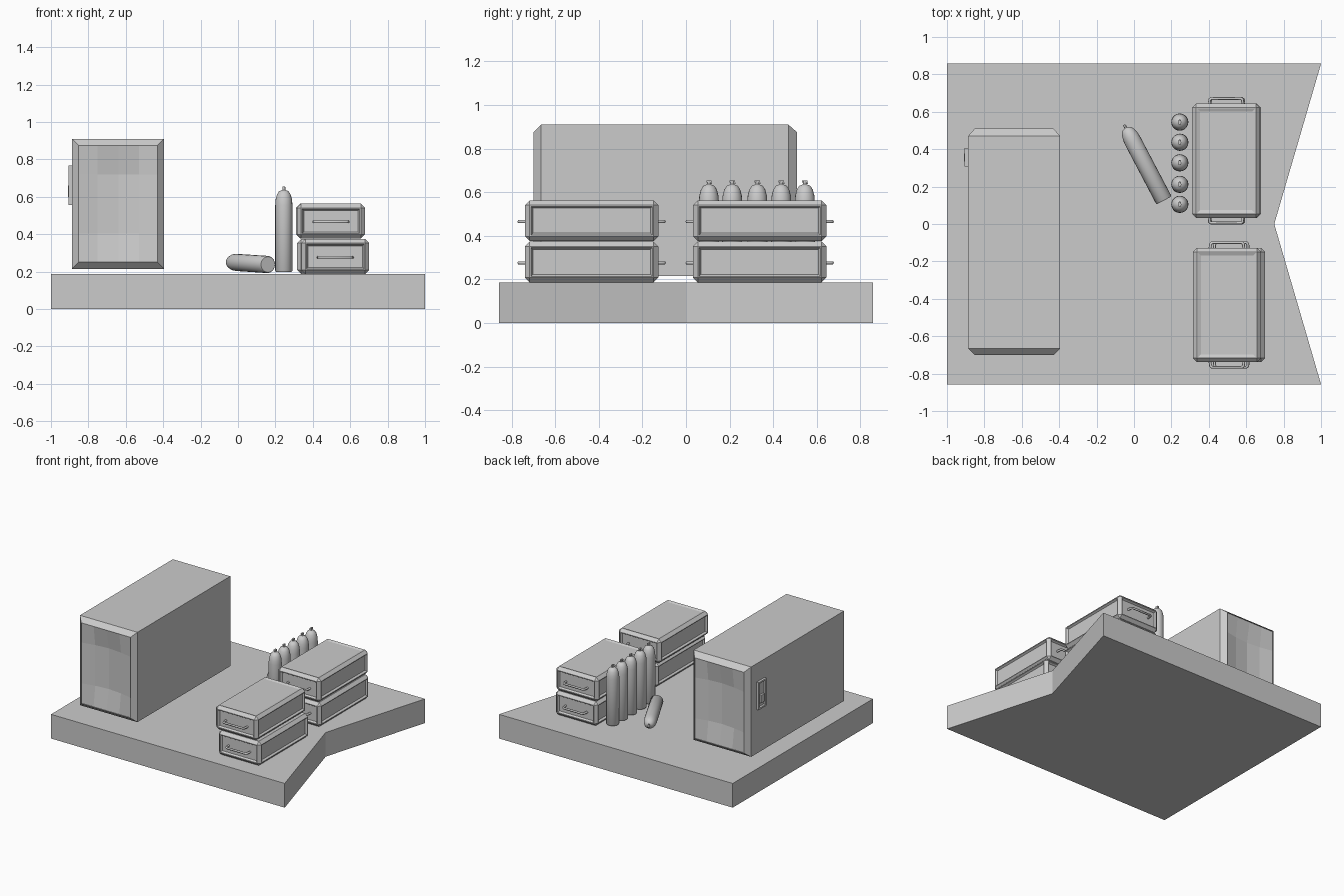
import bpy, bmesh, math
from mathutils import Vector

if "Cube" in bpy.data.objects:
    bpy.data.objects.remove(bpy.data.objects["Cube"])

FLOOR = 0.187


def finish(name, bm):
    bmesh.ops.recalc_face_normals(bm, faces=bm.faces[:])
    me = bpy.data.meshes.new(name)
    bm.to_mesh(me)
    bm.free()
    return place(name, me)


def place(name, data, loc=(0, 0, 0)):
    ob = bpy.data.objects.new(name, data)
    bpy.context.collection.objects.link(ob)
    ob.location = loc
    return ob


def box(bm, lo, hi):
    vs = bmesh.ops.create_cube(bm, size=1)["verts"]
    for v in vs:
        v.co = Vector([lo[i] + (v.co[i] + 0.5) * (hi[i] - lo[i]) for i in range(3)])
    return vs


# Notched ground slab
bm = bmesh.new()
outline = [(-1, -0.857), (1, -0.857), (0.75, 0), (1, 0.857), (-1, 0.857)]
slab = bm.faces.new([bm.verts.new((x, y, 0)) for x, y in outline])
up = bmesh.ops.extrude_face_region(bm, geom=[slab], use_keep_orig=True)["geom"]
bmesh.ops.translate(bm, vec=(0, 0, FLOOR), verts=[g for g in up if isinstance(g, bmesh.types.BMVert)])
finish("ground_slab", bm)

# Large container: plain long sides, bevelled ends with folded recessed panels
X0, X1, Z0, Z1 = -0.887, -0.395, 0.215, 0.91
bm = bmesh.new()


def ring(y, inset):
    a, b, c, d = X0 + inset, X1 - inset, Z0 + inset, Z1 - inset
    return [bm.verts.new((x, y, z)) for x, z in ((a, c), (b, c), (b, d), (a, d))]


def bridge(r, s):
    for i in range(4):
        bm.faces.new((r[i], r[i - 1], s[i - 1], s[i]))


front, back = ring(-0.665, 0), ring(0.47, 0)
bridge(front, back)
xs = (-0.852, -0.75, -0.64, -0.53, -0.43)
zs = (0.25, 0.405, 0.72, 0.875)
for edge, y, sign in ((front, -0.70, 1), (back, 0.51, -1)):
    rim = ring(y, 0.035)
    bridge(edge, rim)
    lip = ring(y + sign * 0.006, 0.035)
    bridge(rim, lip)
    grid = []
    for j, z in enumerate(zs):
        row = []
        for i, x in enumerate(xs):
            inner = 0 < i < 4 and 0 < j < 3
            depth = 0.006 + ((0.03 if i == 2 else 0.02) if inner else 0)
            row.append(bm.verts.new((x, y + sign * depth, z)))
        grid.append(row)
    for j in range(3):
        for i in range(4):
            bm.faces.new((grid[j][i], grid[j][i + 1], grid[j + 1][i + 1], grid[j + 1][i]))
bmesh.ops.remove_doubles(bm, verts=bm.verts[:], dist=0.0001)
finish("container", bm)

# Control panel on the container's left side
bm = bmesh.new()
box(bm, (-0.905, 0.308, 0.555), (-0.88, 0.405, 0.768))
bm.faces.ensure_lookup_table()
face = min(bm.faces, key=lambda f: f.calc_center_median().x)
bmesh.ops.inset_individual(bm, faces=[face], thickness=0.018)
bmesh.ops.inset_individual(bm, faces=[face], thickness=0.004, depth=-0.012)
box(bm, (-0.908, 0.335, 0.60), (-0.89, 0.378, 0.66))
finish("control_panel", bm)

# Crate: chamfered block with recessed panels
W, L, H = 0.363, 0.612, 0.187
bm = bmesh.new()
box(bm, (-W / 2, -L / 2, 0), (W / 2, L / 2, H))
bmesh.ops.bevel(bm, geom=bm.edges[:], offset=0.022, segments=1, affect='EDGES', profile=0.5)
bm.normal_update()
panels = [f for f in bm.faces if max(abs(c) for c in f.normal) > 0.99]
bmesh.ops.inset_individual(bm, faces=panels, thickness=0.008)
for f in panels:
    top = abs(f.normal.z) > 0.9
    bmesh.ops.inset_individual(bm, faces=[f], thickness=0.012 if not top else 0.02,
                               depth=-0.006 if top else -0.014)
first = finish("front_crate_lower", bm)
crate = first.data

# Crate handle: bent bar
curve = bpy.data.curves.new("crate_handle", 'CURVE')
curve.dimensions = '3D'
curve.bevel_depth = 0.008
curve.bevel_resolution = 1
curve.use_fill_caps = True
path = [(-0.092, 0.02), (-0.088, -0.02), (-0.08, -0.027), (0.08, -0.027), (0.088, -0.02), (0.092, 0.02)]
sp = curve.splines.new('POLY')
sp.points.add(len(path) - 1)
for p, (x, y) in zip(sp.points, path):
    p.co = (x, y, 0, 1)

stacks = [("front_crate_lower", 0.52, -0.433, FLOOR), ("front_crate_upper", 0.497, -0.433, 0.376),
          ("rear_crate_lower", 0.497, 0.338, FLOOR), ("rear_crate_upper", 0.492, 0.338, 0.376)]
for n, (name, x, y, z) in enumerate(stacks):
    if n:
        place(name, crate, (x, y, z))
    else:
        first.location = (x, y, z)
    for end in (-1, 1):
        h = place(name + "_handle", curve, (x, y + end * L / 2, z + H / 2 - 0.004))
        if end > 0:
            h.rotation_euler.z = math.pi

# Gas bottle: lathed body plus valve
profile = [(0, 0), (0.042, 0), (0.046, 0.006), (0.046, 0.355), (0.044, 0.385), (0.037, 0.412),
           (0.026, 0.43), (0.012, 0.436), (0.008, 0.438), (0.008, 0.452), (0, 0.452)]
bm = bmesh.new()
pts = [bm.verts.new((r, 0, z)) for r, z in profile]
edges = [bm.edges.new(e) for e in zip(pts, pts[1:])]
bmesh.ops.spin(bm, geom=pts + edges, cent=(0, 0, 0), axis=(0, 0, 1), angle=math.tau, steps=20)
bmesh.ops.remove_doubles(bm, verts=bm.verts[:], dist=0.0001)
box(bm, (-0.006, -0.012, 0.447), (0.006, 0.012, 0.456))
box(bm, (-0.004, 0.004, 0.44), (0.004, 0.015, 0.446))
bottle = finish("gas_bottle", bm)
bpy.context.view_layer.objects.active = bottle
bottle.select_set(True)
bpy.ops.object.shade_smooth_by_angle(angle=math.radians(40))

for i, y in enumerate((0.105, 0.212, 0.327, 0.437, 0.545)):
    place(f"standing_bottle_{i + 1}", bottle.data, (0.245, y, 0.199))

# Fallen bottle
base, tip = Vector((0.16, 0.127, 0.238)), Vector((-0.052, 0.53, 0.252))
bottle.name = "fallen_bottle"
bottle.location = base
bottle.rotation_euler = (tip - base).to_track_quat('Z', 'Y').to_euler()
